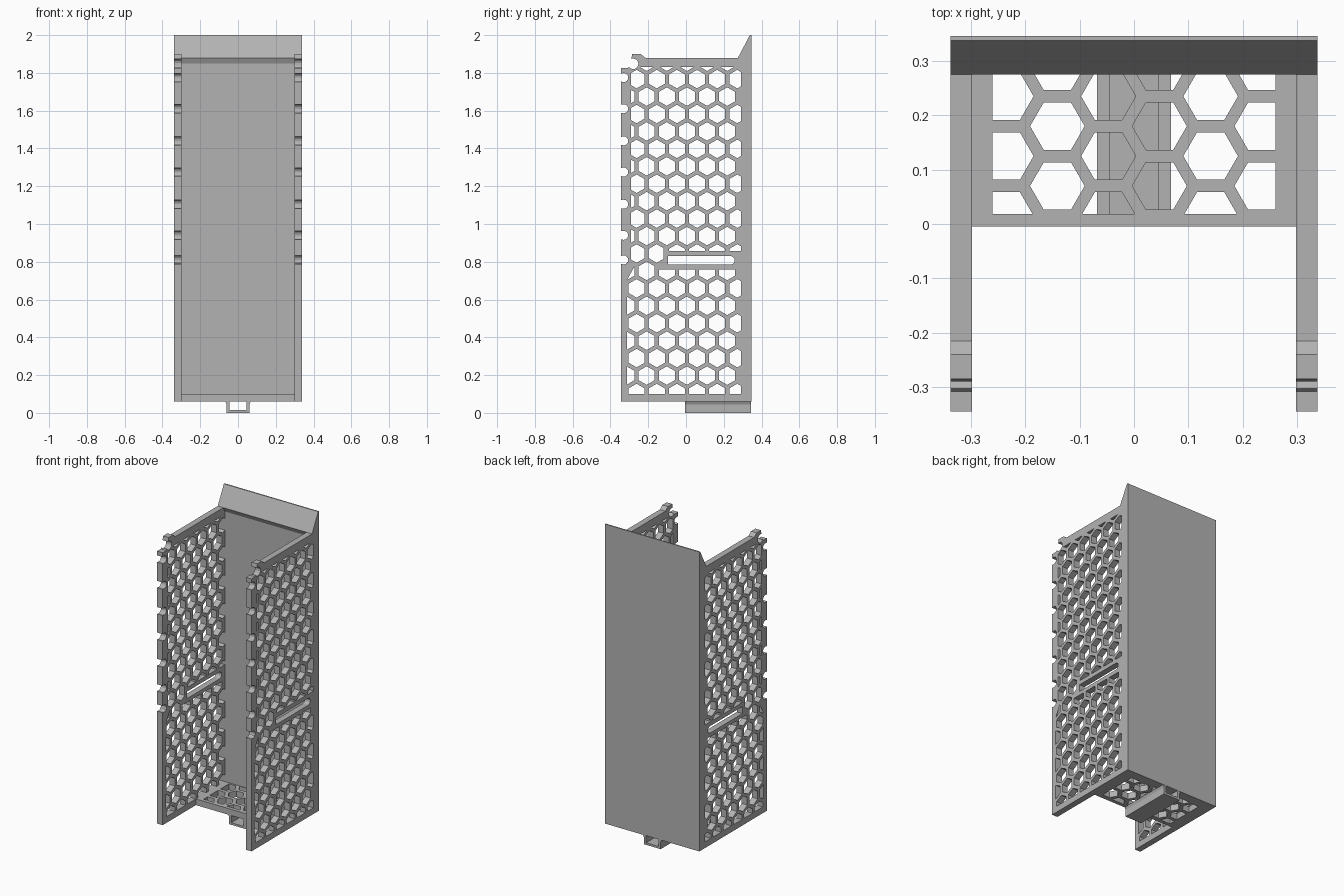
import bpy, bmesh, math
from mathutils import Matrix

cube = bpy.data.objects.get("Cube")
if cube:
    bpy.data.objects.remove(cube, do_unlink=True)

grey = bpy.data.materials.new("plain_grey")
grey.use_nodes = True
colour = (0.45, 0.45, 0.45, 1)
grey.diffuse_color = colour
grey.node_tree.nodes["Principled BSDF"].inputs["Base Color"].default_value = colour

# Local axes of a flat sheet: facing x, facing -y, or lying level
FACING_X = Matrix(((0, 0, 1), (1, 0, 0), (0, 1, 0)))
FACING_Y = Matrix(((1, 0, 0), (0, 0, -1), (0, 1, 0)))
LEVEL = Matrix.Identity(3)


def plate(name, loops, thickness, axes, offset):
    """Filled outline with holes, given thickness and stood in place."""
    curve = bpy.data.curves.new(name + "_outline", "CURVE")
    curve.dimensions = "2D"
    curve.fill_mode = "BOTH"
    curve.extrude = thickness / 2
    for loop in loops:
        spline = curve.splines.new("POLY")
        spline.points.add(len(loop) - 1)
        for point, (u, v) in zip(spline.points, loop):
            point.co = (u, v, 0, 1)
        spline.use_cyclic_u = True
    helper = bpy.data.objects.new(name + "_helper", curve)
    bpy.context.collection.objects.link(helper)
    graph = bpy.context.evaluated_depsgraph_get()
    mesh = bpy.data.meshes.new_from_object(helper.evaluated_get(graph))
    bpy.data.objects.remove(helper, do_unlink=True)
    bpy.data.curves.remove(curve)
    mesh.transform(Matrix.Translation(offset) @ axes.to_4x4())
    bm = bmesh.new()
    bm.from_mesh(mesh)
    bmesh.ops.remove_doubles(bm, verts=bm.verts, dist=0.0001)
    bmesh.ops.recalc_face_normals(bm, faces=bm.faces)
    for face in bm.faces:
        face.smooth = False
    bm.to_mesh(mesh)
    bm.free()
    mesh.materials.clear()
    mesh.materials.append(grey)
    mesh.name = name
    obj = bpy.data.objects.new(name, mesh)
    bpy.context.collection.objects.link(obj)


def rect(u0, v0, u1, v1):
    return [(u0, v0), (u1, v0), (u1, v1), (u0, v1)]


def arc(u, v, radius, start, end, steps=10):
    angles = [math.radians(start + (end - start) * i / steps) for i in range(steps + 1)]
    return [(u + radius * math.cos(a), v + radius * math.sin(a)) for a in angles]


def hexagon(u, v, flat_width, turn):
    return arc(u, v, flat_width / math.sqrt(3), turn, turn + 300, 5)


def clip(loop, u0, v0, u1, v1):
    """Trim a convex loop to a rectangle; slivers are dropped."""
    for axis, limit, sign in ((0, u0, 1), (0, u1, -1), (1, v0, 1), (1, v1, -1)):
        kept = []
        for i, b in enumerate(loop):
            a = loop[i - 1]
            da, db = sign * (a[axis] - limit), sign * (b[axis] - limit)
            if da * db < 0:
                t = da / (da - db)
                kept.append((a[0] + t * (b[0] - a[0]), a[1] + t * (b[1] - a[1])))
            if db >= 0:
                kept.append(b)
        loop = kept
    if len(loop) < 3:
        return None
    spans = [max(p[k] for p in loop) - min(p[k] for p in loop) for k in (0, 1)]
    return loop if min(spans) > 0.012 else None


# Side panel outline: notched front edge and a small hook on top
outline = [(0.345, 1.88), (0.345, 0.06), (-0.345, 0.06)]
for z in (0.81, 0.94, 1.105, 1.275, 1.44, 1.61, 1.775):
    outline += [(-0.345, z - 0.022)] + arc(-0.33, z, 0.024, -115, 115) + [(-0.345, z + 0.022)]
outline += [(-0.345, 1.825), (-0.308, 1.825)]
outline += arc(-0.28, 1.848, 0.028, 215, 470)
outline += [(-0.285, 1.9), (-0.24, 1.9), (-0.215, 1.88)]

# Side panel holes: honeycomb trimmed around the border and the framed slot
pitch = 0.1066
side_loops = [outline]
for row in range(-1, 20):
    z = 1.767 - row * pitch * 0.866
    for col in range(-4, 4):
        y = 0.005 + col * pitch + (pitch / 2 if row % 2 == 0 else 0)
        low, high, back = 0.10, 1.83, 0.29
        front = -0.29 if z > 0.76 else -0.312
        if y < -0.11:
            if abs(z - 0.81) < 0.09:
                back = -0.12
        elif z > 0.81:
            low = 0.857
        else:
            high = 0.76
        hole = clip(hexagon(y, z, 0.085, 30), front, low, back, high)
        if hole:
            side_loops.append(hole)
side_loops.append([(-0.095, 0.785)] + arc(0.235, 0.8075, 0.0225, -90, 90) + [(-0.095, 0.83)])

for name, x in (("left_side_panel", 0.318), ("right_side_panel", -0.318)):
    plate(name, side_loops, 0.04, FACING_X, (x, 0, 0))

# Back panel with a sloping lip along the top
back_profile = [(0.346, 0.06), (0.346, 2.0), (0.338, 2.0), (0.275, 1.88), (0.29, 1.85), (0.29, 0.06)]
plate("back_panel", [back_profile], 0.676, FACING_X, (0, 0, 0))

# Honeycomb floor
floor_loops = [rect(-0.3, -0.005, 0.3, 0.33)]
for col in range(6):
    for row in range(4):
        y = 0.015 + row * 0.11 + (0.055 if col % 2 else 0)
        hole = clip(hexagon(-0.235 + col * 0.094, y, 0.087, 0), -0.26, 0.018, 0.26, 0.285)
        if hole:
            floor_loops.append(hole)
plate("floor", floor_loops, 0.04, LEVEL, (0, 0, 0.08))

# Open-ended channel under the floor
channel = [(-0.068, 0.062), (-0.06, 0.045), (-0.06, 0), (0.06, 0), (0.06, 0.045), (0.068, 0.062),
           (0.044, 0.062), (0.044, 0.014), (-0.044, 0.014), (-0.044, 0.062)]
plate("channel", [channel], 0.35, FACING_Y, (0, 0.17, 0))
